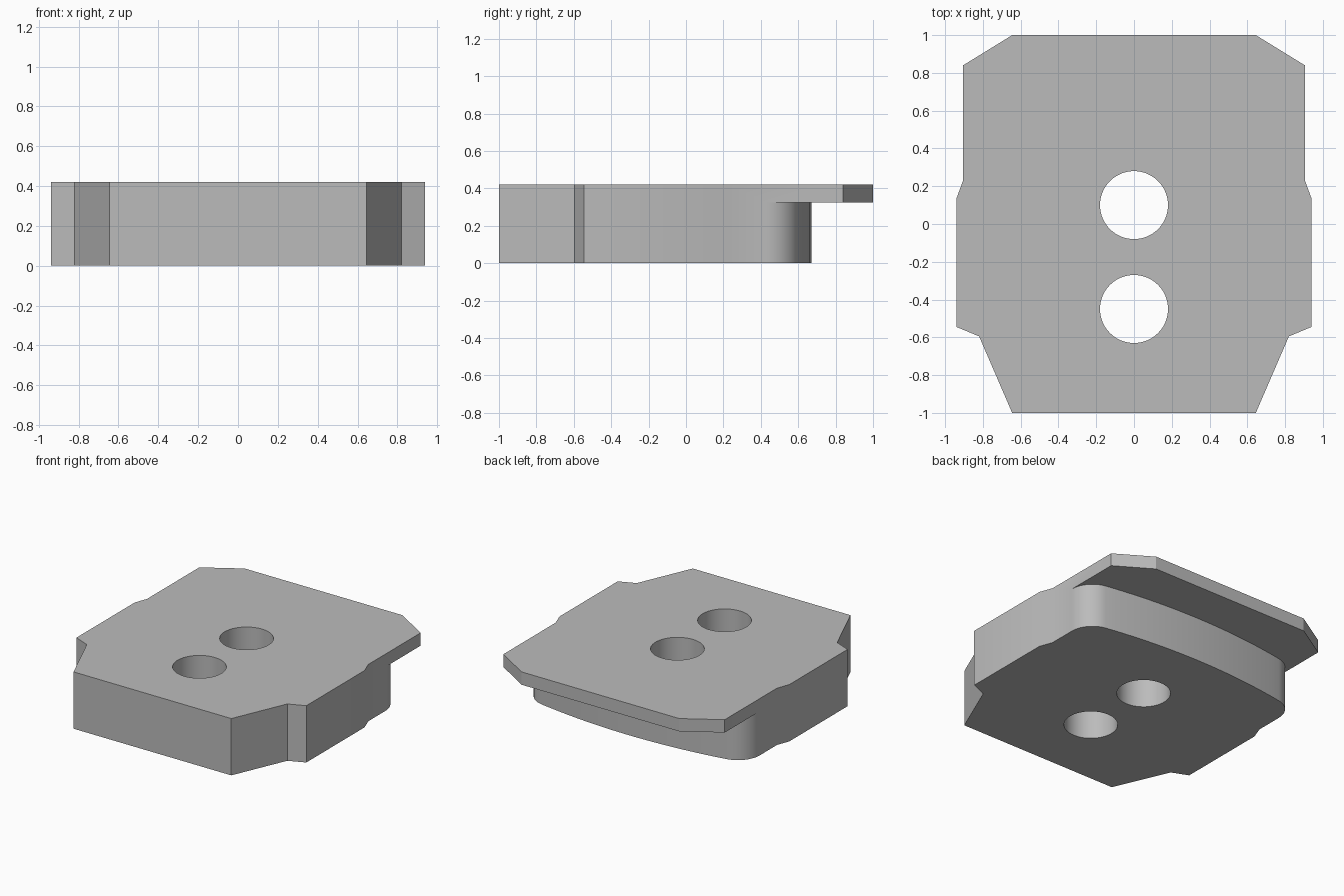
import bpy
import bmesh
import math
from math import sin, cos, pi

cube = bpy.data.objects.get("Cube")
if cube:
    bpy.data.objects.remove(cube, do_unlink=True)

HEIGHT = 0.42
LIP_BOTTOM = 0.325
SIDE = 0.905

grey = bpy.data.materials.new("plain grey")
grey.use_nodes = True
colour = (0.5, 0.5, 0.5, 1)
grey.diffuse_color = colour
grey.node_tree.nodes["Principled BSDF"].inputs["Base Color"].default_value = colour


def prism(name, points, bottom, top):
    """Extrude a flat outline between two heights."""
    bm = bmesh.new()
    face = bm.faces.new([bm.verts.new((x, y, bottom)) for x, y in points])
    extruded = bmesh.ops.extrude_face_region(bm, geom=[face])["geom"]
    moved = [v for v in extruded if isinstance(v, bmesh.types.BMVert)]
    bmesh.ops.translate(bm, verts=moved, vec=(0, 0, top - bottom))
    bmesh.ops.recalc_face_normals(bm, faces=bm.faces)
    mesh = bpy.data.meshes.new(name)
    bm.to_mesh(mesh)
    bm.free()
    mesh.materials.append(grey)
    obj = bpy.data.objects.new(name, mesh)
    bpy.context.collection.objects.link(obj)
    return obj


def mirrored(half):
    """Complete a right-hand half outline with its reflection."""
    return half + [(-x, y) for x, y in reversed(half)]


def cut(target, cutter):
    mod = target.modifiers.new(cutter.name, 'BOOLEAN')
    mod.operation = 'DIFFERENCE'
    mod.solver = 'EXACT'
    mod.object = cutter
    bpy.context.view_layer.objects.active = target
    bpy.ops.object.modifier_apply(modifier=mod.name)
    bpy.data.objects.remove(cutter, do_unlink=True)


# Full-height block with chamfered corners and stepped sides
outline = mirrored([(0.645, -1), (0.82, -0.595), (0.94, -0.545),
                    (0.94, 0.135), (SIDE, 0.23), (SIDE, 0.84), (0.645, 1)])
block = prism("mounting_block", outline, 0, HEIGHT)

# Undercut behind a gently bowed back wall with rounded corners
radius, corner_y, back_y = 0.18, 0.43, 0.672
tilt = math.radians(80)
curve = [(SIDE - radius + radius * cos(a), corner_y + radius * sin(a))
         for a in (tilt * i / 12 for i in range(13))]
end_x, end_y = curve[-1]
curve += [(end_x * t, back_y - (back_y - end_y) * t * t)
          for t in (1 - i / 10 for i in range(1, 10))]
wall = mirrored([(1.2, corner_y)] + curve + [(0.01, back_y)])
undercut = prism("undercut_cutter", wall + [(-1.2, 1.2), (1.2, 1.2)], -0.1, LIP_BOTTOM)
cut(block, undercut)

# Two round through holes
for y in (0.1, -0.45):
    ring = [(0.18 * cos(2 * pi * i / 64), y + 0.18 * sin(2 * pi * i / 64))
            for i in range(64)]
    cut(block, prism("hole_cutter", ring, -0.1, HEIGHT + 0.1))

# Smooth the curved walls, keep the corners crisp
bpy.ops.object.select_all(action='DESELECT')
block.select_set(True)
bpy.context.view_layer.objects.active = block
bpy.ops.object.shade_smooth_by_angle(angle=math.radians(30))
